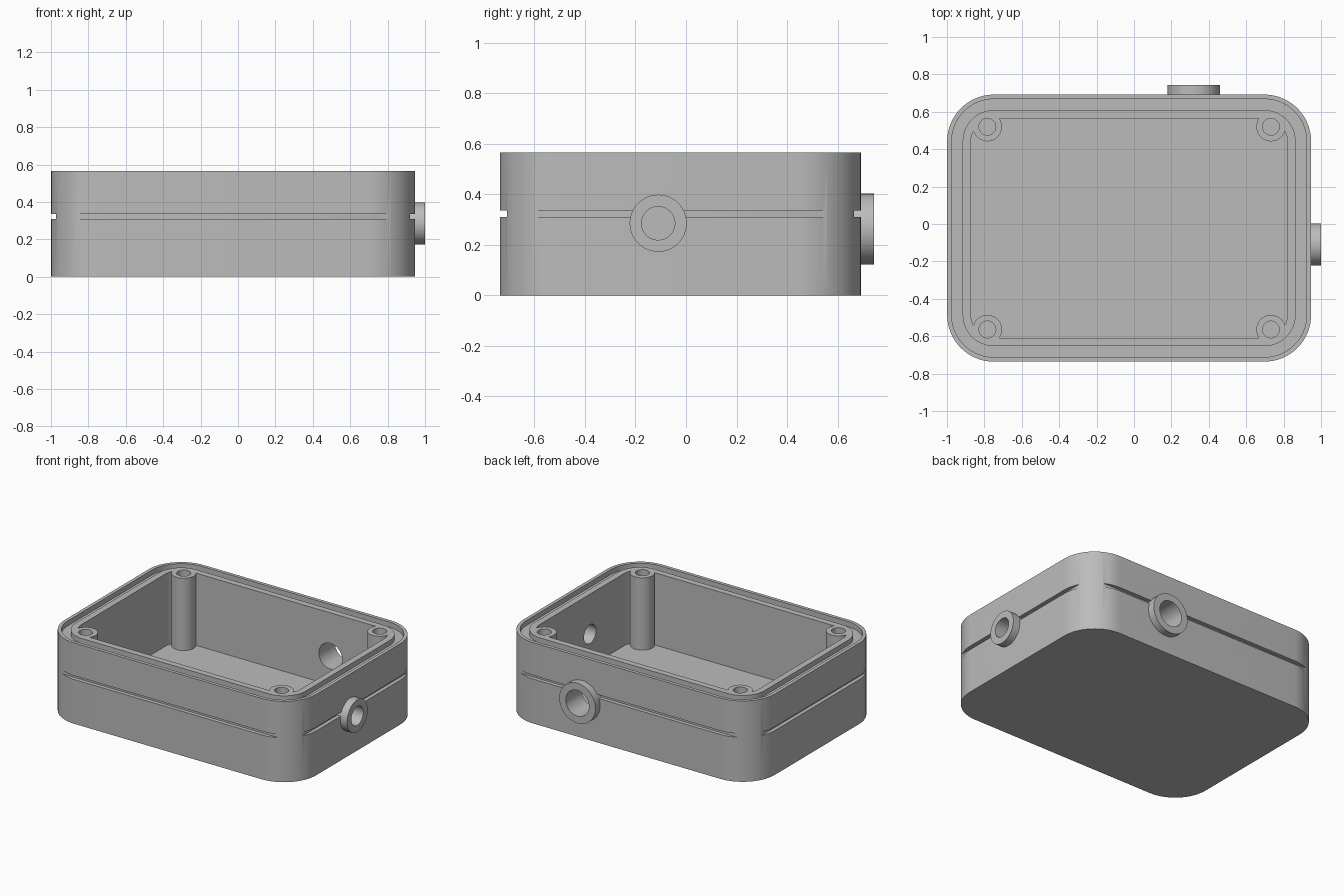
import bpy, bmesh
from math import cos, sin, pi
from mathutils import Matrix, Vector

default = bpy.data.objects.get("Cube")
if default:
    bpy.data.objects.remove(default, do_unlink=True)

CX, CY = -0.026, -0.022          # centre of the box
HX, HY, H = 0.973, 0.714, 0.565  # half sizes and height
R, FLOOR = 0.25, 0.06

grey = bpy.data.materials.new("plain grey")
grey.use_nodes = True
colour = (0.5, 0.5, 0.5, 1)
grey.diffuse_color = colour
grey.node_tree.nodes["Principled BSDF"].inputs["Base Color"].default_value = colour


def make_object(name, bm):
    bmesh.ops.recalc_face_normals(bm, faces=bm.faces[:])
    mesh = bpy.data.meshes.new(name)
    bm.to_mesh(mesh)
    bm.free()
    mesh.materials.append(grey)
    obj = bpy.data.objects.new(name, mesh)
    bpy.context.collection.objects.link(obj)
    return obj


def cylinder(name, start, end, radius, sides=48):
    start, end = Vector(start), Vector(end)
    axis = end - start
    turn = axis.to_track_quat('Z', 'Y').to_matrix().to_4x4()
    bm = bmesh.new()
    bmesh.ops.create_cone(bm, cap_ends=True, segments=sides, radius1=radius,
                          radius2=radius, depth=axis.length,
                          matrix=Matrix.Translation((start + end) / 2) @ turn)
    return make_object(name, bm)


def block(name, centre, size):
    bm = bmesh.new()
    bmesh.ops.create_cube(bm, size=1, matrix=Matrix.Translation(centre)
                          @ Matrix.Diagonal((*size, 1)))
    return make_object(name, bm)


def rounded_ring(bm, inset, z, steps=16):
    verts = []
    for quarter, (sx, sy) in enumerate([(1, 1), (-1, 1), (-1, -1), (1, -1)]):
        for i in range(steps + 1):
            a = (quarter + i / steps) * pi / 2
            verts.append(bm.verts.new((CX + sx * (HX - R) + (R - inset) * cos(a),
                                       CY + sy * (HY - R) + (R - inset) * sin(a), z)))
    return verts


def combine(target, tool, operation):
    mod = target.modifiers.new("combine", 'BOOLEAN')
    mod.operation, mod.object, mod.solver = operation, tool, 'EXACT'
    bpy.context.view_layer.objects.active = target
    bpy.ops.object.modifier_apply(modifier=mod.name)
    bpy.data.objects.remove(tool, do_unlink=True)


# Hollow shell with a gasket groove in its rim
GROOVE = H - 0.035
bm = bmesh.new()
profile = [(0, 0), (0, H), (0.024, H), (0.024, GROOVE), (0.083, GROOVE),
           (0.083, H), (0.127, H), (0.127, FLOOR)]
rings = [rounded_ring(bm, inset, z) for inset, z in profile]
for low, high in zip(rings, rings[1:]):
    for i in range(len(low)):
        j = (i + 1) % len(low)
        bm.faces.new((low[i], low[j], high[j], high[i]))
bm.faces.new(rings[0])
bm.faces.new(rings[-1])
box = make_object("enclosure_box", bm)

# Screw posts in the corners, with blind holes
for sx in (-1, 1):
    for sy in (-1, 1):
        x, y = CX + sx * 0.758, CY + sy * 0.542
        combine(box, cylinder("screw_post", (x, y, 0.03), (x, y, H), 0.078), 'UNION')
        combine(box, cylinder("screw_hole", (x, y, 0.3), (x, y, H + 0.1), 0.045), 'DIFFERENCE')

# Straight slots along the four sides
DEPTH, SLOT_Z, SLOT_H = 0.027, 0.323, 0.026
for s in (-1, 1):
    combine(box, block("side_slot", (CX + s * HX, CY, SLOT_Z),
                       (2 * DEPTH, 2 * HY, SLOT_H)), 'DIFFERENCE')
    combine(box, block("end_slot", (CX, CY + s * HY, SLOT_Z),
                       (2 * HX, 2 * DEPTH, SLOT_H)), 'DIFFERENCE')

# Cable ports: a raised collar and a hole through the wall
ports = [((1, -0.11, 0.285), (1, 0, 0), 0.113, 0.066),
         ((0.32, 0.743, 0.262), (0, 1, 0), 0.14, 0.09)]
for face, direction, outer, inner in ports:
    face, direction = Vector(face), Vector(direction)
    combine(box, cylinder("port_collar", face - direction * 0.12, face, outer), 'UNION')
    combine(box, cylinder("port_hole", face - direction * 0.3,
                          face + direction * 0.1, inner), 'DIFFERENCE')

bpy.ops.object.select_all(action='DESELECT')
box.select_set(True)
bpy.context.view_layer.objects.active = box
bpy.ops.object.shade_smooth_by_angle(angle=pi / 6)
